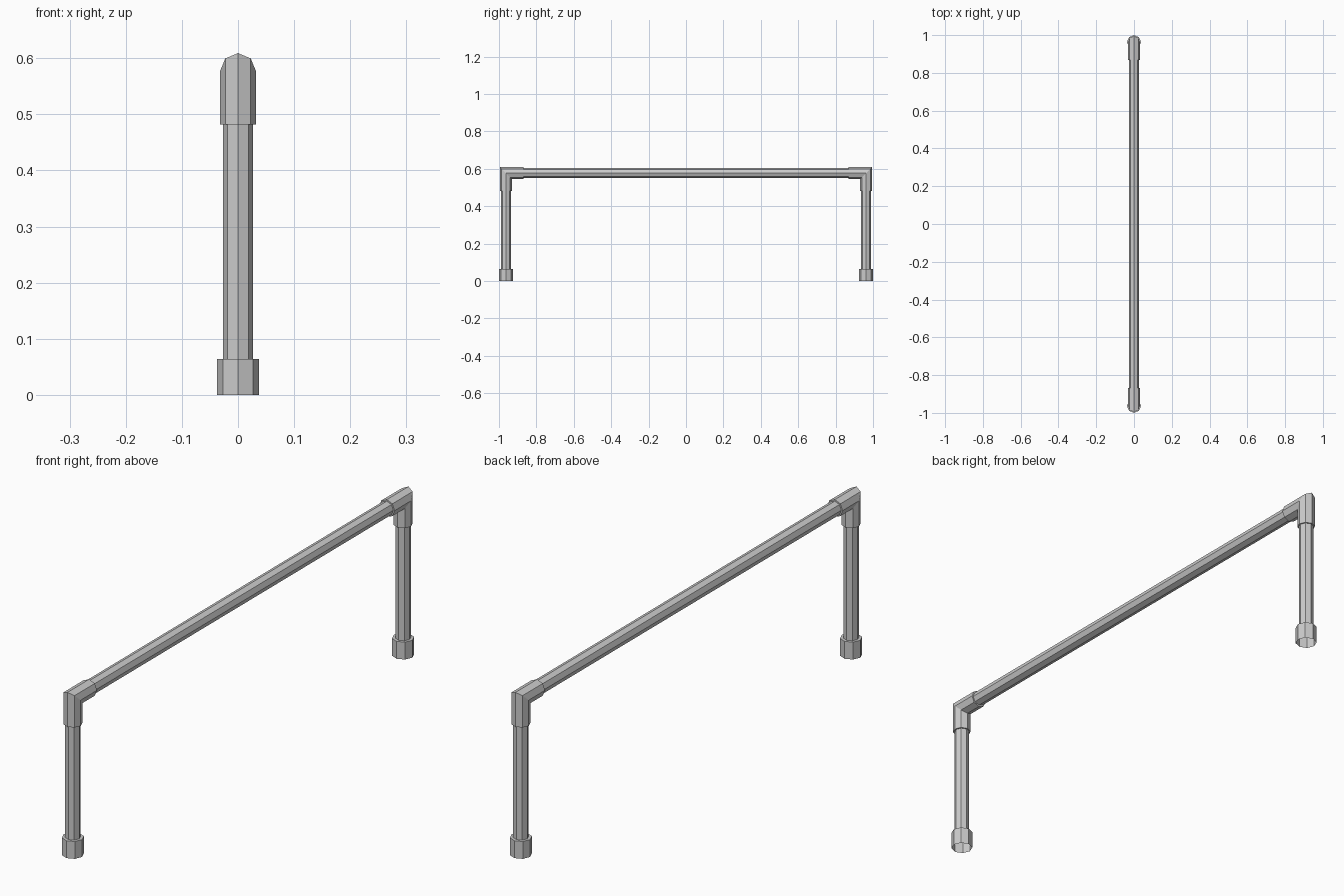
import bpy, bmesh, math
from mathutils import Vector

if "Cube" in bpy.data.objects:
    bpy.data.objects.remove(bpy.data.objects["Cube"])

SIDES = 8
POST_Y, BAR_Z = 0.9625, 0.577
PIPE_R, SLEEVE_R, FOOT_R = 0.0265, 0.032, 0.0375
SLEEVE_LEN = 0.095


def tube(name, rings):
    """Octagonal tube; each ring is (centre, radius, second axis), open at both ends."""
    bm = bmesh.new()
    loops = []
    for centre, r, axis in rings:
        loop = []
        for i in range(SIDES):
            a = 2 * math.pi * i / SIDES
            offset = Vector((math.cos(a), 0, 0)) + Vector(axis) * math.sin(a)
            loop.append(bm.verts.new(Vector(centre) + offset * r))
        loops.append(loop)
    for a, b in zip(loops, loops[1:]):
        for i in range(SIDES):
            j = (i + 1) % SIDES
            bm.faces.new((a[i], a[j], b[j], b[i]))
    bmesh.ops.recalc_face_normals(bm, faces=bm.faces)
    mesh = bpy.data.meshes.new(name)
    bm.to_mesh(mesh)
    bm.free()
    obj = bpy.data.objects.new(name, mesh)
    bpy.context.collection.objects.link(obj)
    return obj


for label, s in (("front", -1), ("back", 1)):
    y = s * POST_Y
    flat = (0, s, 0)
    # Foot collar, open underneath, stepping in to the post
    tube(label + "_foot", [((0, y, 0), FOOT_R, flat),
                           ((0, y, 0.064), FOOT_R, flat),
                           ((0, y, 0.064), PIPE_R, flat)])
    # Upright post
    tube(label + "_post", [((0, y, 0.064), PIPE_R, flat),
                           ((0, y, BAR_Z - SLEEVE_LEN), PIPE_R, flat)])
    # Mitred elbow sleeve with a small lip at each end
    low = (0, y, BAR_Z - SLEEVE_LEN)
    inner = (0, y - s * SLEEVE_LEN, BAR_Z)
    tube(label + "_elbow", [(low, PIPE_R, flat),
                            (low, SLEEVE_R, flat),
                            ((0, y, BAR_Z), SLEEVE_R, (0, s, 1)),
                            (inner, SLEEVE_R, (0, 0, 1)),
                            (inner, PIPE_R, (0, 0, 1))])

# Top rail between the two elbows
end = POST_Y - SLEEVE_LEN
tube("top_rail", [((0, -end, BAR_Z), PIPE_R, (0, 0, 1)),
                  ((0, end, BAR_Z), PIPE_R, (0, 0, 1))])
